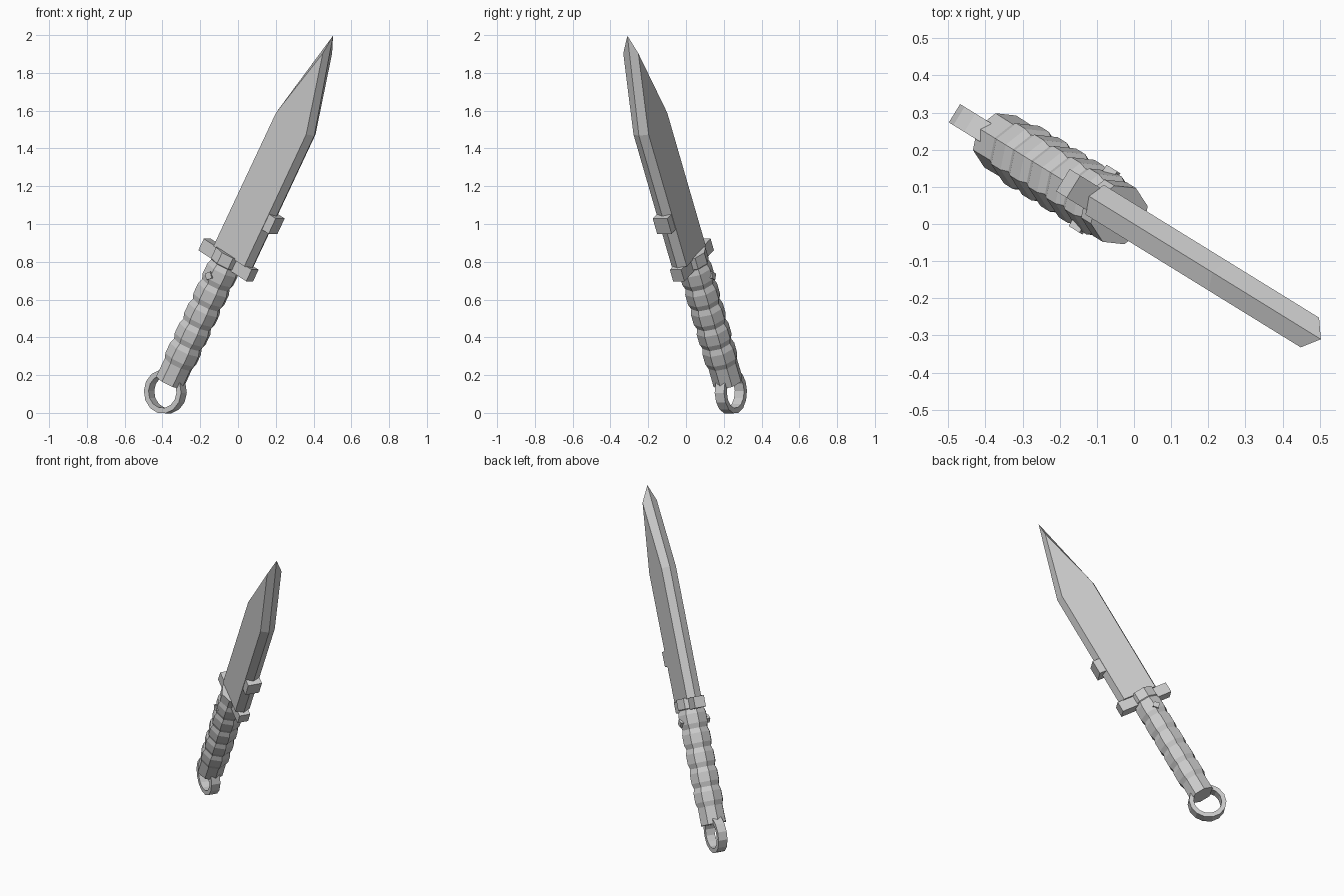
import bpy, bmesh
from math import sin, cos, pi, sqrt
from mathutils import Matrix, Vector

if "Cube" in bpy.data.objects:
    bpy.data.objects.remove(bpy.data.objects["Cube"])

# Knife frame: x = across the blade, y = thickness, z = along the knife
h = Vector((0.851, -0.525, 0)).normalized()
s = 0.483
c = sqrt(1 - s * s)
along = h * s + Vector((0, 0, c))
across = h * c - Vector((0, 0, s))
thick = along.cross(across)
FRAME = Matrix((across, thick, along)).transposed().to_4x4()
FRAME.translation = across * -0.45


def make(name, verts, faces):
    me = bpy.data.meshes.new(name)
    me.from_pydata(verts, [], faces)
    bm = bmesh.new()
    bm.from_mesh(me)
    bmesh.ops.recalc_face_normals(bm, faces=bm.faces)
    bm.to_mesh(me)
    bm.free()
    ob = bpy.data.objects.new(name, me)
    bpy.context.collection.objects.link(ob)
    ob.matrix_world = FRAME
    return ob


def box(name, x, y, z):
    v = [(a, b, d) for a in x for b in y for d in z]
    f = [(0, 1, 3, 2), (4, 6, 7, 5), (0, 4, 5, 1), (2, 3, 7, 6), (0, 2, 6, 4), (1, 5, 7, 3)]
    return make(name, v, f)


def loft(name, loops, closed=False):
    n, m = len(loops[0]), len(loops)
    faces = []
    for i in range(m if closed else m - 1):
        a, b = i * n, (i + 1) % m * n
        faces += [(a + j, a + (j + 1) % n, b + (j + 1) % n, b + j) for j in range(n)]
    if not closed:
        faces += [tuple(range(n)), tuple(range((m - 1) * n, m * n))]
    return make(name, [v for l in loops for v in l], faces)


# Blade: two flats joined to a raised centre ridge that runs round the outline
flat = [(-0.085, 0.712), (-0.085, 1.519), (0.018, 1.935), (0.135, 1.509), (0.135, 0.712)]
ridge = [(-0.107, 0.712), (-0.107, 1.522), (0.003, 2.034), (0.157, 1.514), (0.157, 0.712)]
loft("blade", [[(x, y, z) for x, z in pts]
               for pts, y in ((flat, -0.047), (ridge, 0), (flat, 0.047))])

# Stop block on the cutting edge
box("edge_block", (0.1, 0.183), (-0.045, 0.045), (0.935, 1.028))

# Cross guard
box("guard", (-0.163, 0.177), (-0.035, 0.035), (0.645, 0.715))

# Handle: octagonal grip with shallow ribs and a plain collar
profile = [(-0.06, 0.082)]
for i in range(5):
    t = 0.05 + i * 0.12
    profile += [(t, 0.081), (t + 0.03, 0.091), (t + 0.09, 0.091)]
profile += [(0.65, 0.081), (0.655, 0.085), (0.72, 0.085)]
loft("handle", [[(r * cos(k * pi / 4), r * sin(k * pi / 4), t) for k in range(8)]
                for t, r in profile])

# Small stud through the top of the grip
loft("grip_stud", [[(0.025 * cos(k * pi / 2) - 0.01, y, 0.025 * sin(k * pi / 2) + 0.575)
                    for k in range(4)] for y in (-0.097, 0.097)])

# Pommel ring
loops = []
for k in range(14):
    a = 2 * pi * k / 14
    loops.append([(r * cos(a), y, -0.12 + r * sin(a))
                  for r, y in ((0.087, -0.029), (0.116, -0.029), (0.116, 0.029), (0.087, 0.029))])
loft("pommel_ring", loops, closed=True)
